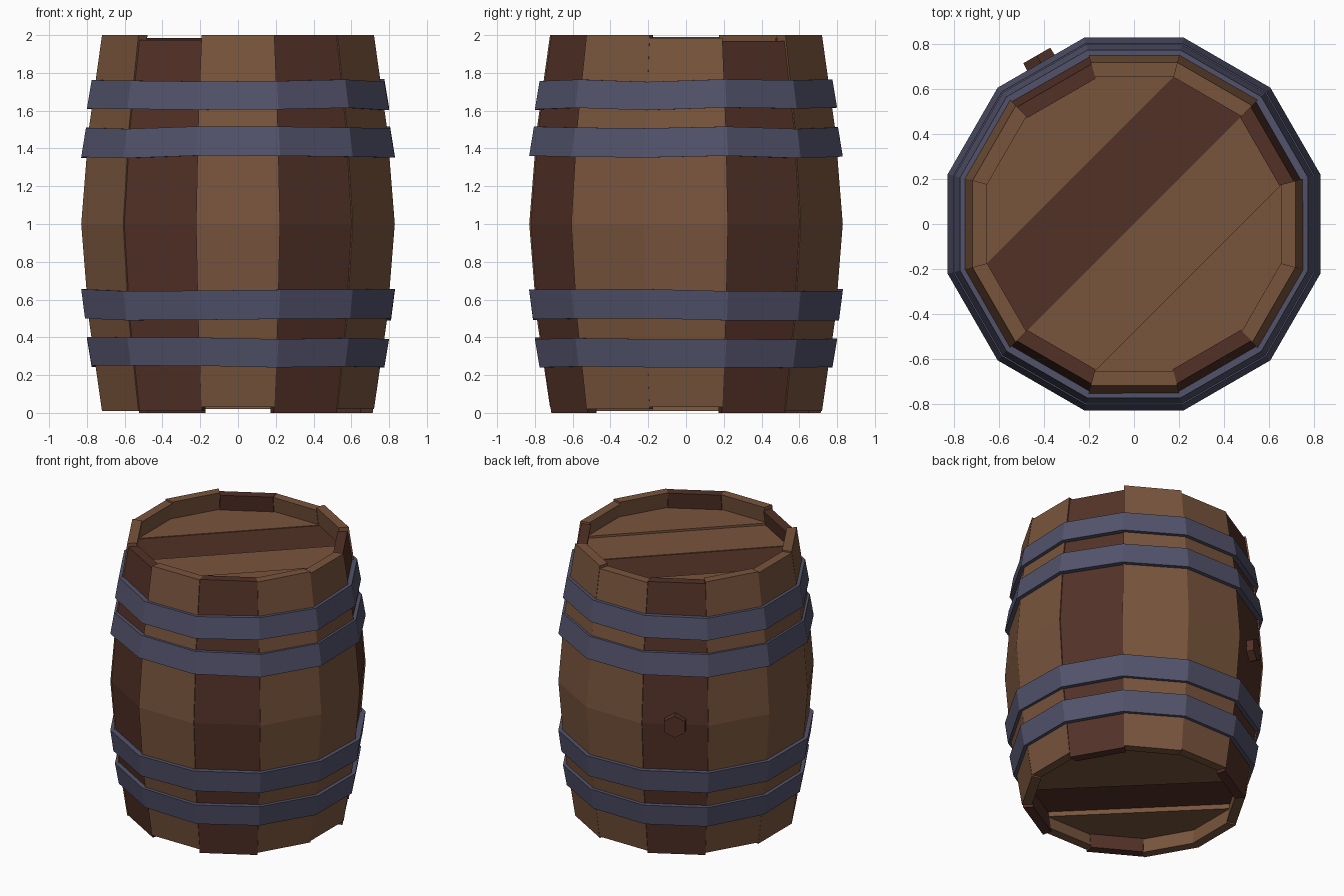
import bpy, bmesh, math, random
from mathutils import Vector, Matrix

if "Cube" in bpy.data.objects:
    bpy.data.objects.remove(bpy.data.objects["Cube"])

random.seed(4)
N = 12
HALF = math.pi / N


def material(name, rgb):
    m = bpy.data.materials.new(name)
    m.diffuse_color = (*rgb, 1)
    m.use_nodes = True
    m.node_tree.nodes["Principled BSDF"].inputs["Base Color"].default_value = m.diffuse_color
    return m


LIGHT = material("light oak", (0.190, 0.090, 0.046))
DARK = material("dark oak", (0.085, 0.031, 0.020))
IRON = material("blue iron", (0.086, 0.086, 0.150))


def finish(name, bm, mat):
    bmesh.ops.recalc_face_normals(bm, faces=bm.faces)
    me = bpy.data.meshes.new(name)
    bm.to_mesh(me)
    bm.free()
    me.materials.append(mat)
    ob = bpy.data.objects.new(name, me)
    bpy.context.collection.objects.link(ob)
    return ob


def skin(bm, rings, closed):
    """Bridge a list of equal vertex loops; cap the ends unless closed."""
    n = len(rings[0])
    last = len(rings) if closed else len(rings) - 1
    for i in range(last):
        a, b = rings[i], rings[(i + 1) % len(rings)]
        for j in range(n):
            k = (j + 1) % n
            bm.faces.new((a[j], a[k], b[k], b[j]))
    if not closed:
        bm.faces.new(rings[0])
        bm.faces.new(rings[-1])


# Staves: twelve bulging planks with slightly uneven ends
PROFILE = [(0, 0.72), (0.5, 0.79), (1.0, 0.83), (1.5, 0.79), (2.0, 0.72)]
THICK = 0.065
ENDS = {0: (0.03, 1.985), 30: (0.0, 1.97), 60: (0.01, 2.0), 90: (0.02, 1.98),
        120: (0.0, 1.985), 150: (0.02, 2.0), 180: (0.01, 1.99), 210: (0.01, 2.0),
        240: (0.01, 1.975), 270: (0.03, 2.0), 300: (0.0, 2.0), 330: (0.02, 2.0)}
DARK_STAVES = (30, 120, 240, 300)

for deg, (low, high) in ENDS.items():
    dark = deg in DARK_STAVES
    inset = 0.008 if dark else 0.0
    rot = Matrix.Rotation(math.radians(deg), 4, 'Z')
    bm = bmesh.new()
    rings = []
    for z, r in PROFILE:
        z = min(max(z, low), high)
        ro, ri = r - inset, r - inset - THICK
        wo, wi = r * math.tan(HALF), (r - THICK) * math.tan(HALF)
        rings.append([bm.verts.new(rot @ Vector(p)) for p in
                      ((ro, -wo, z), (ro, wo, z), (ri, wi, z), (ri, -wi, z))])
    skin(bm, rings, False)
    finish(f"stave_{deg}", bm, DARK if dark else LIGHT)

# Hoops: tapered twelve-sided bands, hammered slightly uneven
HOOPS = [(0.245, 0.775, 0.395, 0.80), (0.495, 0.81, 0.65, 0.83),
         (1.355, 0.83, 1.51, 0.805), (1.61, 0.80, 1.76, 0.775)]
for i, (z0, r0, z1, r1) in enumerate(HOOPS):
    bm = bmesh.new()
    rings = []
    for k in range(N):
        a = HALF + 2 * HALF * k
        dz = random.uniform(-0.008, 0.008)
        section = ((r0, z0), (r1, z1), (r1 - 0.04, z1), (r0 - 0.04, z0))
        rings.append([bm.verts.new((r / math.cos(HALF) * math.cos(a),
                                    r / math.cos(HALF) * math.sin(a), z + dz))
                      for r, z in section])
    skin(bm, rings, True)
    finish(f"hoop_{i + 1}", bm, IRON)


# Heads: a twelve-sided disc sliced into four planks across a given direction
def head(name, across, low, high, steps):
    across = Vector(across).normalized()
    for i, step in enumerate(steps):
        bm = bmesh.new()
        z0, z1 = low + step, high + step
        angles = [HALF + 2 * HALF * k for k in range(N)]
        rad = 0.685 / math.cos(HALF)
        rings = [[bm.verts.new((rad * math.cos(a), rad * math.sin(a), z))
                  for a in angles] for z in (z0, z1)]
        skin(bm, rings, False)
        start = -0.68 + 0.34 * i
        for cut, side in ((start, -1), (start + 0.34, 1)):
            if abs(cut) > 0.6:
                continue
            geom = bm.verts[:] + bm.edges[:] + bm.faces[:]
            res = bmesh.ops.bisect_plane(bm, geom=geom, plane_co=across * cut,
                                         plane_no=across * side, clear_outer=True)
            edges = [e for e in res["geom_cut"] if isinstance(e, bmesh.types.BMEdge)]
            bmesh.ops.edgeloop_fill(bm, edges=edges)
        finish(f"{name}_plank_{i + 1}", bm, DARK if i == 1 else LIGHT)


head("top_head", (1, -1, 0), 1.80, 1.87, (0.0, -0.005, 0.0, 0.015))
head("bottom_head", (1, 1, 0), 0.13, 0.20, (-0.01, 0.025, 0.0, 0.0))

# Bung: hexagonal plug on the back left stave
bm = bmesh.new()
bmesh.ops.create_cone(bm, cap_ends=True, segments=6, radius1=0.085, radius2=0.08, depth=0.1)
turn = (Matrix.Rotation(math.radians(120), 4, 'Z') @ Matrix.Translation((0.817, 0, 1.0))
        @ Matrix.Rotation(math.pi / 2, 4, 'Y'))
# a corner of the hexagon must point upward
points = [math.atan2(v.co.x, v.co.y) for v in bm.verts]
off = min((abs(math.sin(p)) < 0.01) for p in points)
if any(abs(abs(v.co.y) - 0.085) < 1e-4 for v in bm.verts):
    turn = turn @ Matrix.Rotation(math.pi / 6, 4, 'Z')
bm.transform(turn)
finish("bung", bm, DARK)
